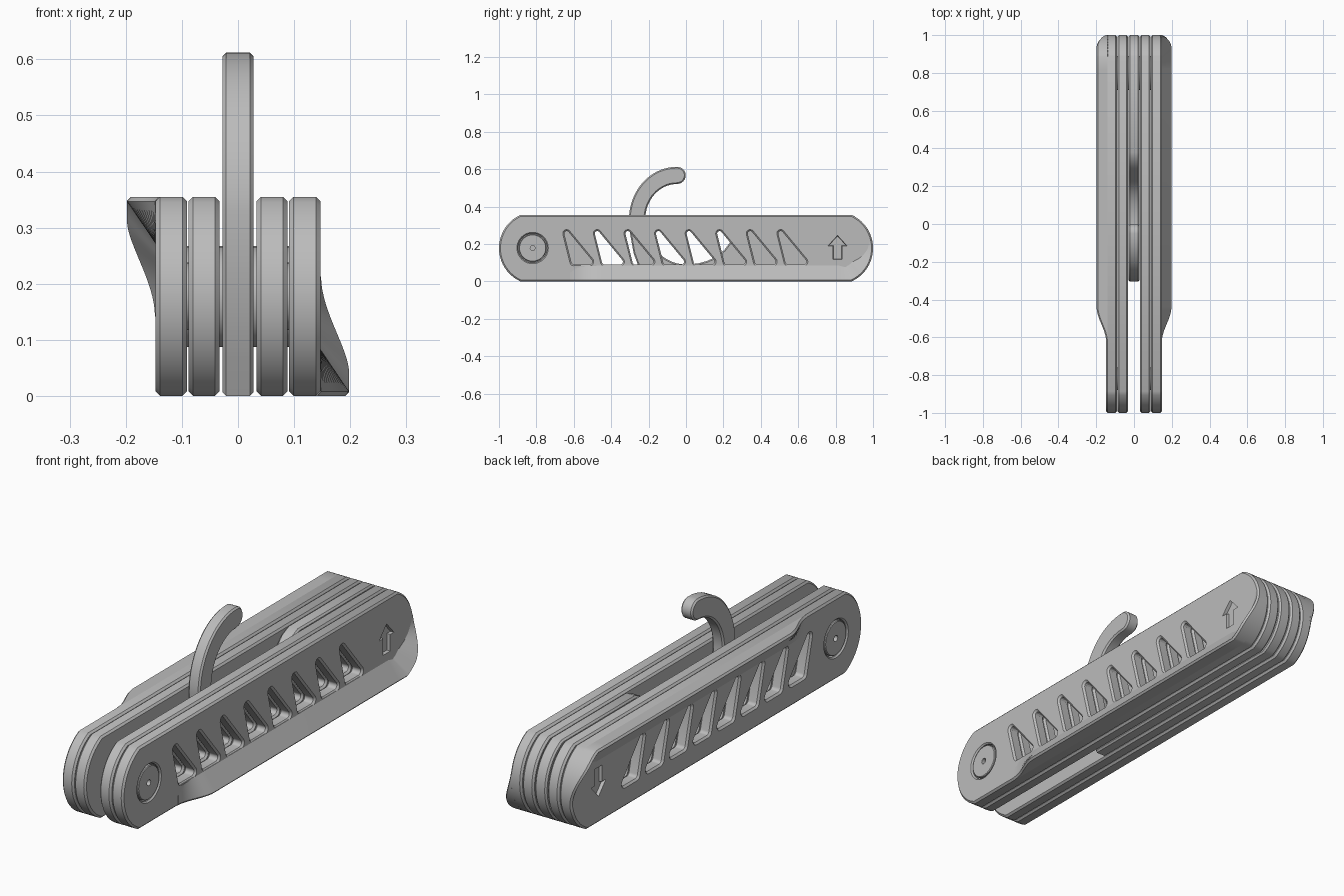
import bpy, bmesh, math
from mathutils import Vector

if "Cube" in bpy.data.objects:
    bpy.data.objects.remove(bpy.data.objects["Cube"])

H, CY, R = 0.355, 0.805, 0.195      # body height, end arc centre, end arc radius
MID = H / 2
BEV = 0.008
A0 = math.degrees(math.asin(MID / R))
PIVOT = (-0.82, 0.178)

grey = bpy.data.materials.new("satin_grey")
grey.diffuse_color = (0.5, 0.5, 0.5, 1)
grey.use_nodes = True
grey.node_tree.nodes["Principled BSDF"].inputs["Base Color"].default_value = grey.diffuse_color


def arc(cy, cz, ry, rz, a, b, n):
    """Points of an elliptical arc in the y-z plane, angles in degrees."""
    return [(cy + ry * math.cos(math.radians(a + (b - a) * i / n)),
             cz + rz * math.sin(math.radians(a + (b - a) * i / n))) for i in range(n + 1)]


def circle(c, r, n=40):
    return arc(c[0], c[1], r, r, 0, 360, n)[:-1]


def offset(pts, d):
    """Grow a closed profile by d (negative shrinks it)."""
    n = len(pts)
    area = sum(pts[i][0] * pts[(i + 1) % n][1] - pts[(i + 1) % n][0] * pts[i][1] for i in range(n))
    s = 1 if area > 0 else -1
    out = []
    for i in range(n):
        p = Vector(pts[i])
        e1 = (p - Vector(pts[i - 1])).normalized()
        e2 = (Vector(pts[(i + 1) % n]) - p).normalized()
        n1, n2 = Vector((e1.y, -e1.x)) * s, Vector((e2.y, -e2.x)) * s
        out.append(tuple(p + (n1 + n2) * (d / max(0.4, 1 + n1.dot(n2)))))
    return out


def loft(bm, sections):
    """Skin a list of closed sections (each a list of 3D points) and cap the ends."""
    rings = [[bm.verts.new(p) for p in s] for s in sections]
    for a, b in zip(rings, rings[1:]):
        for i in range(len(a)):
            j = (i + 1) % len(a)
            bm.faces.new((a[i], a[j], b[j], b[i]))
    bm.faces.new(rings[0])
    bm.faces.new(rings[-1])


def prism(bm, pts, rings):
    """Stack a y-z profile along x; rings are (x, profile offset)."""
    loft(bm, [[(x, y, z) for y, z in (offset(pts, d) if d else pts)] for x, d in rings])


def chamfered(x0, x1, b=BEV):
    return [(x0, -b), (x0 + b, 0), (x1 - b, 0), (x1, -b)]


def flared(x0, x1, b=BEV):
    return [(x0 - b, 2 * b), (x0 + b, 0), (x1 - b, 0), (x1 + b, 2 * b)]


def finish(name, bm):
    bmesh.ops.recalc_face_normals(bm, faces=bm.faces)
    me = bpy.data.meshes.new(name)
    bm.to_mesh(me)
    bm.free()
    ob = bpy.data.objects.new(name, me)
    bpy.context.collection.objects.link(ob)
    me.materials.append(grey)
    return ob


def select(ob):
    bpy.ops.object.select_all(action='DESELECT')
    ob.select_set(True)
    bpy.context.view_layer.objects.active = ob


def cut(ob, bm):
    """Subtract the shapes in bm from ob."""
    tool = finish("cutter", bm)
    tool.hide_render = True
    m = ob.modifiers.new("cut", 'BOOLEAN')
    m.operation, m.solver, m.object = 'DIFFERENCE', 'EXACT', tool
    select(ob)
    bpy.ops.object.modifier_apply(modifier=m.name)
    bpy.data.objects.remove(tool)


def span(s, a, b):
    return (a, b) if s > 0 else (-b, -a)


# profiles: body outline, slanted window with rounded corners, arrow
back_arc = arc(CY, MID, R, R, -A0, A0, 20)
outline = back_arc + [(-y, z) for y, z in reversed(back_arc)]
corners = [((-0.598, 0.105), 0.015, 190, 270), ((-0.516, 0.105), 0.015, 270, 395),
           ((-0.638, 0.256), 0.013, 30, 190)]
window = [p for c, r, a, b in corners for p in arc(c[0], c[1], r, r, a, b, 5)]
STEP = 0.1635


def arrow(s):
    pts = [(0, .062), (-.046, .012), (-.022, .012), (-.022, -.06),
           (.022, -.06), (.022, .012), (.046, .012)]
    return [(0.81 + y, 0.18 + s * z) for y, z in pts]


# handle plates: an outer and an inner one on each side
for s, side in ((1, "right"), (-1, "left")):
    for kind, a, b in (("outer", 0.091, 0.147), ("inner", 0.033, 0.088)):
        x0, x1 = span(s, a, b)
        bm = bmesh.new()
        prism(bm, outline, chamfered(x0, x1))
        plate = finish(f"{side}_{kind}_plate", bm)
        tools = bmesh.new()
        for i in range(8):
            if i == 0 and (s, kind) == (-1, "inner"):
                continue
            prism(tools, [(y + i * STEP, z) for y, z in window], flared(x0, x1))
        if kind == "outer":
            # round seat for the pivot pin and engraved arrow
            prism(tools, circle(PIVOT, 0.078), [(s * 0.125, 0), (s * 0.141, 0), (s * 0.157, 0.016)])
            prism(tools, arrow(s), [(s * 0.133, 0), (s * 0.157, 0.004)])
        prism(tools, circle(PIVOT, 0.013, 16), [(x0 - .1, 0), (x1 + .1, 0)] if kind == "inner"
              else [(s * 0.08, 0), (s * 0.13, 0)])
        cut(plate, tools)

    # pivot pin head with a small through hole
    bm = bmesh.new()
    prism(bm, circle(PIVOT, 0.073), chamfered(*span(s, 0.115, 0.146), 0.003))
    pin = finish(f"{side}_pivot_pin", bm)
    tools = bmesh.new()
    prism(tools, circle(PIVOT, 0.013, 16), [(s * 0.05, 0), (s * 0.2, 0)])
    cut(pin, tools)

    # thin washers between the plates
    bm = bmesh.new()
    prism(bm, circle((0.8, MID), 0.09, 24), [(s * 0.03 - .006, 0), (s * 0.03 + .006, 0)])
    prism(bm, circle((0.8, MID), 0.09, 24), [(s * 0.085, 0), (s * 0.095, 0)])
    prism(bm, circle(PIVOT, 0.06, 24), [(s * 0.085, 0), (s * 0.095, 0)])
    washer = finish(f"{side}_washers", bm)
    tools = bmesh.new()
    prism(tools, circle(PIVOT, 0.013, 16), [(s * 0.05, 0), (s * 0.2, 0)])
    cut(washer, tools)


def smooth(t):
    t = min(1, max(0, t))
    return t * t * (3 - 2 * t)


# flared grip edge: low on the right, turned half round the long axis on the left
stations = []
for i in range(15):
    y = -0.62 + 0.18 * i / 14
    stations.append(((y, 0), (y, 0.085), smooth((y + 0.62) / 0.18)))
stations.append(((0.82, 0), (0.82, 0.085), 1))
for i in range(21):
    deg = -A0 + (11 + A0) * i / 20
    k = smooth((11 - deg) / 58)
    c, q = math.cos(math.radians(deg)), math.sin(math.radians(deg))
    r2 = R - 0.085 * (0.3 + 0.7 * k)
    stations.append(((CY + R * c, MID + R * q), (CY + r2 * c, MID + r2 * q), k))
for s, side in ((1, "right"), (-1, "left")):
    sections = []
    for p, q, k in stations:
        p, q = Vector(p), Vector(q)
        lip = p + (q - p).normalized() * 0.008
        h = 0.002 + 0.05 * k
        prof = [(0.135, lip), (0.139, p), (0.139 + h, p), (0.146 + h, lip), (0.146, q), (0.135, q)]
        sections.append([(s * x, v.x, MID + s * (v.y - MID)) for x, v in prof])
    bm = bmesh.new()
    loft(bm, sections)
    finish(f"{side}_grip_flange", bm)

# centre blade: curved hook, round throat and the solid back part
blade = [(-0.22, 0), (-0.25, 0.07), (-0.28, 0.15), (-0.298, 0.25)]
blade += arc(-0.05, 0.33, 0.255, 0.282, 180, 90, 18)
blade += arc(-0.047, 0.5665, 0.0455, 0.0455, 85, -85, 12)
blade += arc(-0.05, 0.33, 0.168, 0.19, 90, 180, 16)
blade += arc(0, 0.33, 0.218, 0.24, 180, 270, 16)[1:]
blade += [(0.06, 0.095), (0.11, 0.108), (0.16, 0.13), (0.205, 0.168), (0.24, 0.215),
          (0.27, 0.26), (0.3, 0.3), (0.335, 0.335), (0.38, H)]
blade += list(reversed(back_arc))
bm = bmesh.new()
prism(bm, blade, chamfered(-0.028, 0.028, 0.007))
finish("hook_blade", bm)

for ob in list(bpy.context.collection.objects):
    select(ob)
    bpy.ops.object.shade_smooth_by_angle(angle=math.radians(30))
